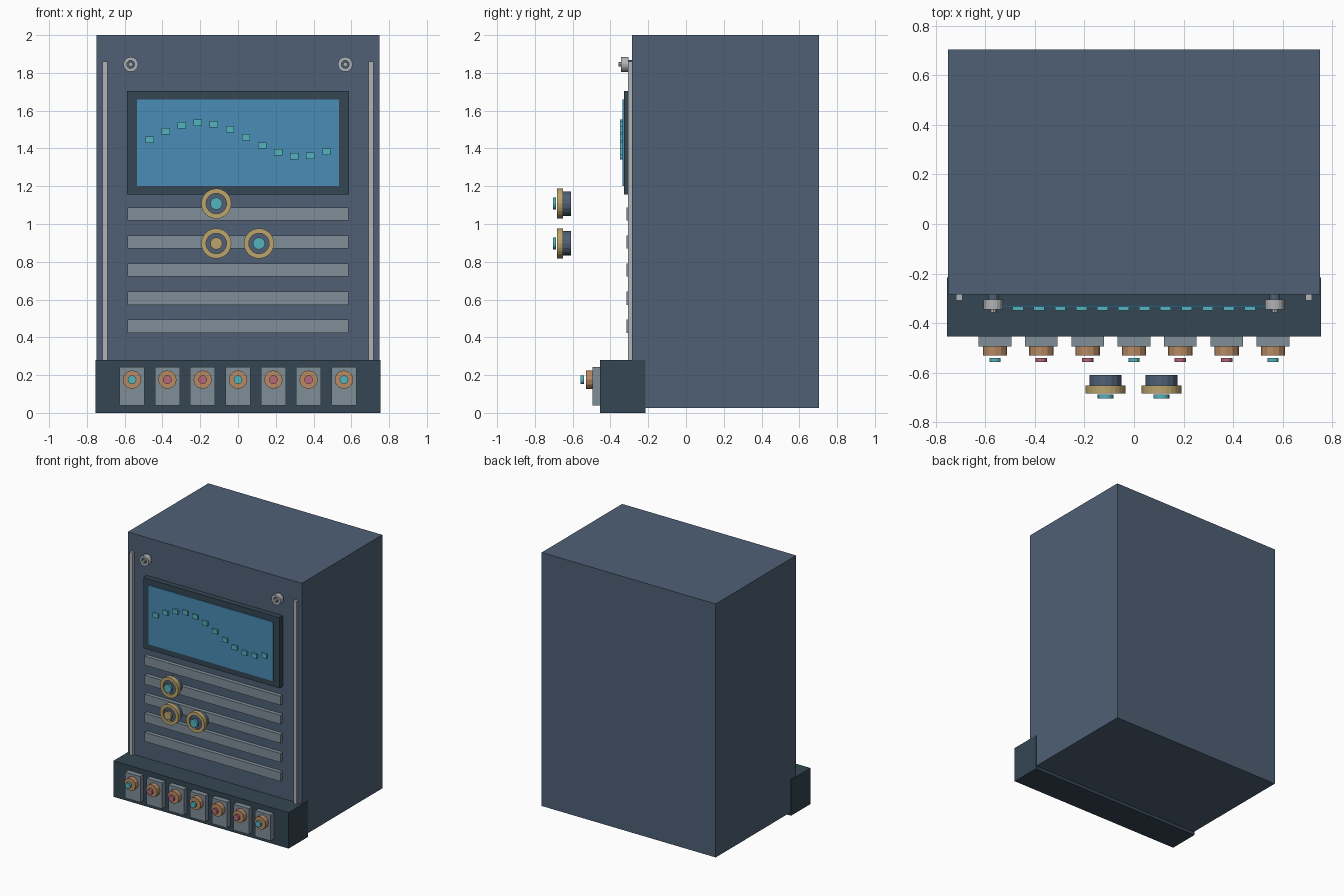
import bpy, bmesh, math
from mathutils import Matrix

cube = bpy.data.objects.get("Cube")
if cube:
    bpy.data.objects.remove(cube, do_unlink=True)


def material(name, hex_code):
    rgb = [int(hex_code[i:i + 2], 16) / 255 for i in (0, 2, 4)]
    color = [c / 12.92 if c < 0.04 else ((c + 0.055) / 1.055) ** 2.4 for c in rgb] + [1]
    m = bpy.data.materials.new(name)
    m.use_nodes = True
    m.diffuse_color = color
    m.node_tree.nodes["Principled BSDF"].inputs["Base Color"].default_value = color
    return m


navy = material("navy_blue", "4f6076")
slate = material("dark_slate", "344653")
steel = material("steel_grey", "808e98")
silver = material("silver", "b2b4b6")
blue = material("screen_blue", "4a8cb6")
teal = material("teal", "54b4be")
brass = material("brass", "bca56c")
copper = material("copper", "b88a64")
rose = material("rose", "b8687c")


def finish(name, bm, mat):
    mesh = bpy.data.meshes.new(name)
    bmesh.ops.recalc_face_normals(bm, faces=bm.faces)
    bm.to_mesh(mesh)
    bm.free()
    mesh.materials.append(mat)
    obj = bpy.data.objects.new(name, mesh)
    bpy.context.collection.objects.link(obj)
    return obj


def box(name, mat, x, y, z):
    """Box from (min, max) pairs on each axis."""
    bm = bmesh.new()
    bmesh.ops.create_cube(bm, size=1)
    for v in bm.verts:
        v.co = [lo + (c + 0.5) * (hi - lo) for c, (lo, hi) in zip(v.co, (x, y, z))]
    return finish(name, bm, mat)


def disc(name, mat, x, z, radius, front, back, sides=16):
    """Cylinder lying along the y axis."""
    bm = bmesh.new()
    turn = Matrix.Translation((x, (front + back) / 2, z)) @ Matrix.Rotation(math.pi / 2, 4, 'X')
    bmesh.ops.create_cone(bm, cap_ends=True, segments=sides, radius1=radius,
                          radius2=radius, depth=back - front, matrix=turn)
    return finish(name, bm, mat)


def ring(name, mat, x, z, inner, outer, front, back, sides=24):
    """Flat ring around the y axis."""
    bm = bmesh.new()
    loops = []
    for i in range(sides):
        a = math.tau * i / sides
        loops.append([bm.verts.new((x + r * math.cos(a), y, z + r * math.sin(a)))
                      for r, y in ((inner, front), (outer, front), (outer, back), (inner, back))])
    for i, a in enumerate(loops):
        b = loops[(i + 1) % sides]
        for k in range(4):
            n = (k + 1) % 4
            bm.faces.new((a[k], a[n], b[n], b[k]))
    return finish(name, bm, mat)


# Cabinet and control ledge
box("cabinet", navy, (-0.75, 0.75), (-0.285, 0.705), (0.025, 2))
box("control_ledge", slate, (-0.755, 0.755), (-0.455, -0.215), (0, 0.28))

# Side rails and screws
for side, s in (("left", 1), ("right", -1)):
    x = s * 0.705
    box(side + "_rail", silver, (x - 0.013, x + 0.013), (-0.308, -0.28), (0.27, 1.86))
    x = s * 0.568
    disc(side + "_screw_shank", navy, x, 1.845, 0.022, -0.335, -0.28, 12)
    ring(side + "_screw_head", silver, x, 1.845, 0.021, 0.039, -0.345, -0.305, 16)
    disc(side + "_screw_tip", silver, x, 1.845, 0.012, -0.358, -0.335, 8)

# Display with a dotted wave
box("screen_frame", slate, (-0.587, 0.587), (-0.328, -0.28), (1.155, 1.705))
box("screen", blue, (-0.535, 0.535), (-0.335, -0.32), (1.2, 1.66))
for i in range(12):
    x = -0.468 + i * 0.0851
    z = 1.447 + 0.09 * math.sin(i * 0.5)
    box(f"wave_mark_{i + 1}", teal, (x - 0.022, x + 0.022), (-0.35, -0.333), (z - 0.017, z + 0.017))

# Ventilation slats
for i in range(5):
    z = 1.053 - i * 0.1485
    box(f"vent_slat_{i + 1}", steel, (-0.585, 0.585), (-0.315, -0.28), (z - 0.035, z + 0.035))

# Dials standing forward of the panel
for i, (x, z, cap) in enumerate(((-0.115, 1.108, teal), (-0.115, 0.897, brass), (0.111, 0.897, teal))):
    disc(f"dial_{i + 1}_body", navy, x, z, 0.065, -0.668, -0.61)
    ring(f"dial_{i + 1}_rim", brass, x, z, 0.054, 0.08, -0.684, -0.651)
    disc(f"dial_{i + 1}_cap", cap, x, z, 0.032, -0.705, -0.688)

# Row of switches
for i in range(7):
    x = (i - 3) * 0.187
    box(f"switch_plate_{i + 1}", steel, (x - 0.066, x + 0.066), (-0.495, -0.45), (0.04, 0.242))
    disc(f"switch_collar_{i + 1}", copper, x, 0.176, 0.049, -0.53, -0.49, 12)
    disc(f"switch_tip_{i + 1}", rose if i % 3 else teal, x, 0.176, 0.023, -0.558, -0.541, 12)
